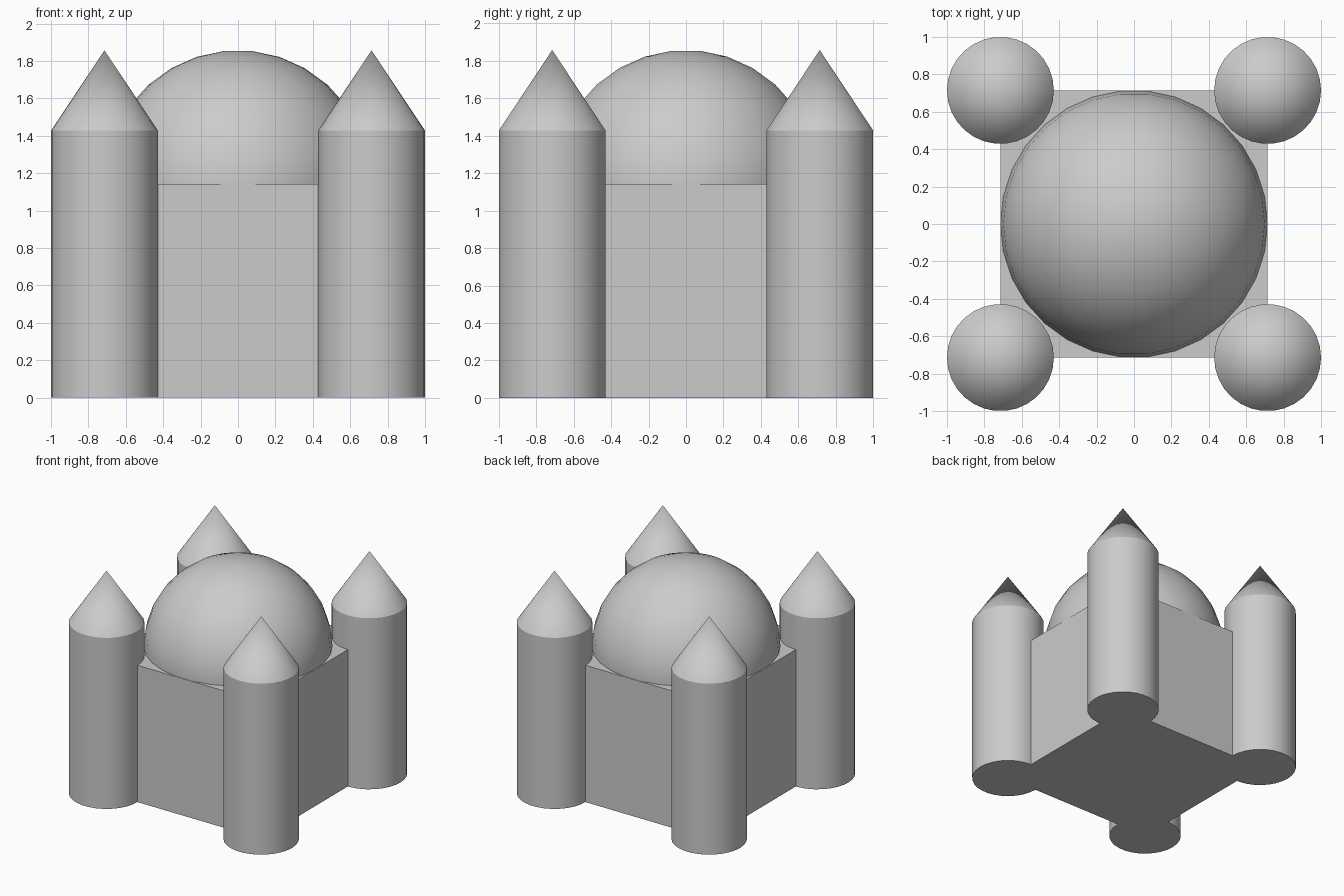
import bpy
import bmesh
from math import cos, sin, pi, radians

SIDES = 30
UNIT = 1 / 7          # plan module
BODY_HALF = 5 * UNIT
BODY_TOP = 8 * UNIT
TOWER_R = 2 * UNIT
TOWER_TOP = 10 * UNIT
SPIRE_TOP = 13 * UNIT

cube = bpy.data.objects.get("Cube")
if cube:
    bpy.data.objects.remove(cube, do_unlink=True)

# One stone grey for everything
stone = bpy.data.materials.new("stone_grey")
stone.use_nodes = True
grey = (0.6, 0.6, 0.6, 1)
stone.diffuse_color = grey
stone.node_tree.nodes["Principled BSDF"].inputs["Base Color"].default_value = grey


def add_object(name, bm, location=(0, 0, 0), smooth=True):
    bmesh.ops.recalc_face_normals(bm, faces=bm.faces)
    mesh = bpy.data.meshes.new(name)
    bm.to_mesh(mesh)
    bm.free()
    mesh.materials.append(stone)
    obj = bpy.data.objects.new(name, mesh)
    obj.location = location
    bpy.context.collection.objects.link(obj)
    if smooth:
        bpy.ops.object.select_all(action="DESELECT")
        obj.select_set(True)
        bpy.context.view_layer.objects.active = obj
        bpy.ops.object.shade_smooth_by_angle(angle=radians(30))
    return obj


def lathe(profile):
    """Turn (radius, z) points around z, closing flat ends; radius 0 is a tip."""
    bm = bmesh.new()
    rings = []
    for r, z in profile:
        count = SIDES if r > 0 else 1
        rings.append([bm.verts.new((r * cos(2 * pi * i / SIDES),
                                    r * sin(2 * pi * i / SIDES), z))
                      for i in range(count)])
    for low, high in zip(rings, rings[1:]):
        for i in range(SIDES):
            j = (i + 1) % SIDES
            if len(high) == 1:
                bm.faces.new((low[i], low[j], high[0]))
            else:
                bm.faces.new((low[i], low[j], high[j], high[i]))
    for ring in (rings[0], rings[-1]):
        if len(ring) > 1:
            bm.faces.new(ring)
    return bm


# Square main hall
bm = bmesh.new()
bmesh.ops.create_cube(bm, size=1)
bmesh.ops.scale(bm, vec=(2 * BODY_HALF, 2 * BODY_HALF, BODY_TOP), verts=bm.verts)
add_object("main_hall", bm, (0, 0, BODY_TOP / 2), smooth=False)

# Dome: a ball half sunk into the hall, with small flat poles
RINGS = SIDES // 2
angles = [pi * (i + 0.5) / RINGS for i in range(RINGS)]
add_object("dome", lathe([(BODY_HALF * sin(a), -BODY_HALF * cos(a)) for a in angles]),
           (0, 0, BODY_TOP))

# Corner towers with pointed roofs
for x_name, x in (("right", -BODY_HALF), ("left", BODY_HALF)):
    for y_name, y in (("front", -BODY_HALF), ("back", BODY_HALF)):
        tower = lathe([(TOWER_R, 0), (TOWER_R, TOWER_TOP), (0, SPIRE_TOP)])
        add_object(f"{y_name}_{x_name}_tower", tower, (x, y, 0))
